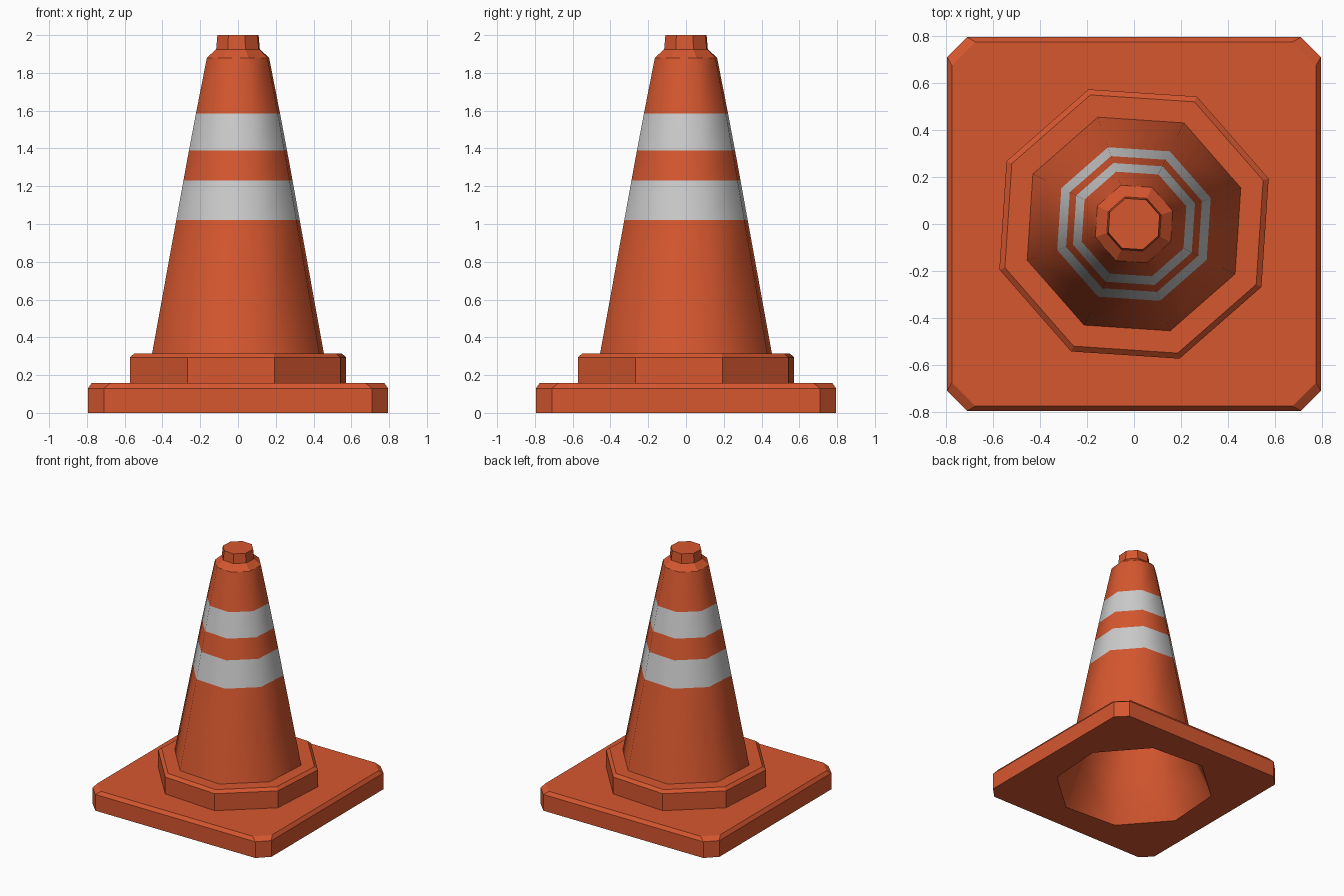
import bpy, bmesh, math

if "Cube" in bpy.data.objects:
    bpy.data.objects.remove(bpy.data.objects["Cube"])

TURN = math.radians(18.7)


def material(name, color):
    m = bpy.data.materials.new(name)
    m.diffuse_color = (*color, 1)
    m.use_nodes = True
    m.node_tree.nodes["Principled BSDF"].inputs["Base Color"].default_value = m.diffuse_color
    return m


orange = material("orange", (0.67, 0.095, 0.028))
white = material("white", (0.8, 0.8, 0.8))


def octagon(r, z):
    return [(r * math.cos(TURN + k * math.pi / 4),
             r * math.sin(TURN + k * math.pi / 4), z) for k in range(8)]


def chamfered_square(half, flat, z):
    corner = [(half, flat), (flat, half)]
    pts = []
    for k in range(4):
        c, s = round(math.cos(k * math.pi / 2)), round(math.sin(k * math.pi / 2))
        pts += [(c * x - s * y, s * x + c * y, z) for x, y in corner]
    return pts


def skin(name, rings, white_bands=(), cap=False, smooth=None):
    """Join successive eight-point rings with quads."""
    bm = bmesh.new()
    loops = [[bm.verts.new(p) for p in ring] for ring in rings]
    for i, (a, b) in enumerate(zip(loops, loops[1:])):
        for k in range(8):
            n = (k + 1) % 8
            f = bm.faces.new((a[k], a[n], b[n], b[k]))
            f.material_index = int(i in white_bands)
    if cap:
        bm.faces.new(loops[-1])
    me = bpy.data.meshes.new(name)
    bm.to_mesh(me)
    bm.free()
    me.materials.append(orange)
    me.materials.append(white)
    ob = bpy.data.objects.new(name, me)
    bpy.context.collection.objects.link(ob)
    if smooth:
        bpy.ops.object.select_all(action='DESELECT')
        ob.select_set(True)
        bpy.context.view_layer.objects.active = ob
        bpy.ops.object.shade_smooth_by_angle(angle=math.radians(smooth))
    return ob


# Square foot plate with clipped corners and an octagonal opening below
skin("base_plate", [octagon(0.60, 0),
                    chamfered_square(0.795, 0.71, 0),
                    chamfered_square(0.795, 0.71, 0.13),
                    chamfered_square(0.775, 0.675, 0.157),
                    octagon(0.60, 0.157)])

# Octagonal collar with a bevelled top edge
skin("collar", [octagon(r, z) for r, z in
                [(0.605, 0.157), (0.605, 0.293), (0.58, 0.315), (0.48, 0.315)]])

# Tapered body with two reflective bands
body = [(0.48, 0.315), (0.345, 1.02), (0.305, 1.23), (0.274, 1.39),
        (0.235, 1.585), (0.174, 1.88)]
skin("cone_body", [octagon(r, z) for r, z in body], white_bands=(1, 3), smooth=50)

# Shoulder and capped tip
tip = [(0.174, 1.88), (0.122, 1.925), (0.115, 2.0)]
skin("cone_tip", [octagon(r, z) for r, z in tip], cap=True)

# Hollow inside, facing inwards
hollow = [(0.60, 0), (0.455, 0.31), (0.15, 1.86)]
inside = skin("hollow_inside", [octagon(r, z) for r, z in hollow], cap=True, smooth=50)
inside.data.flip_normals()
